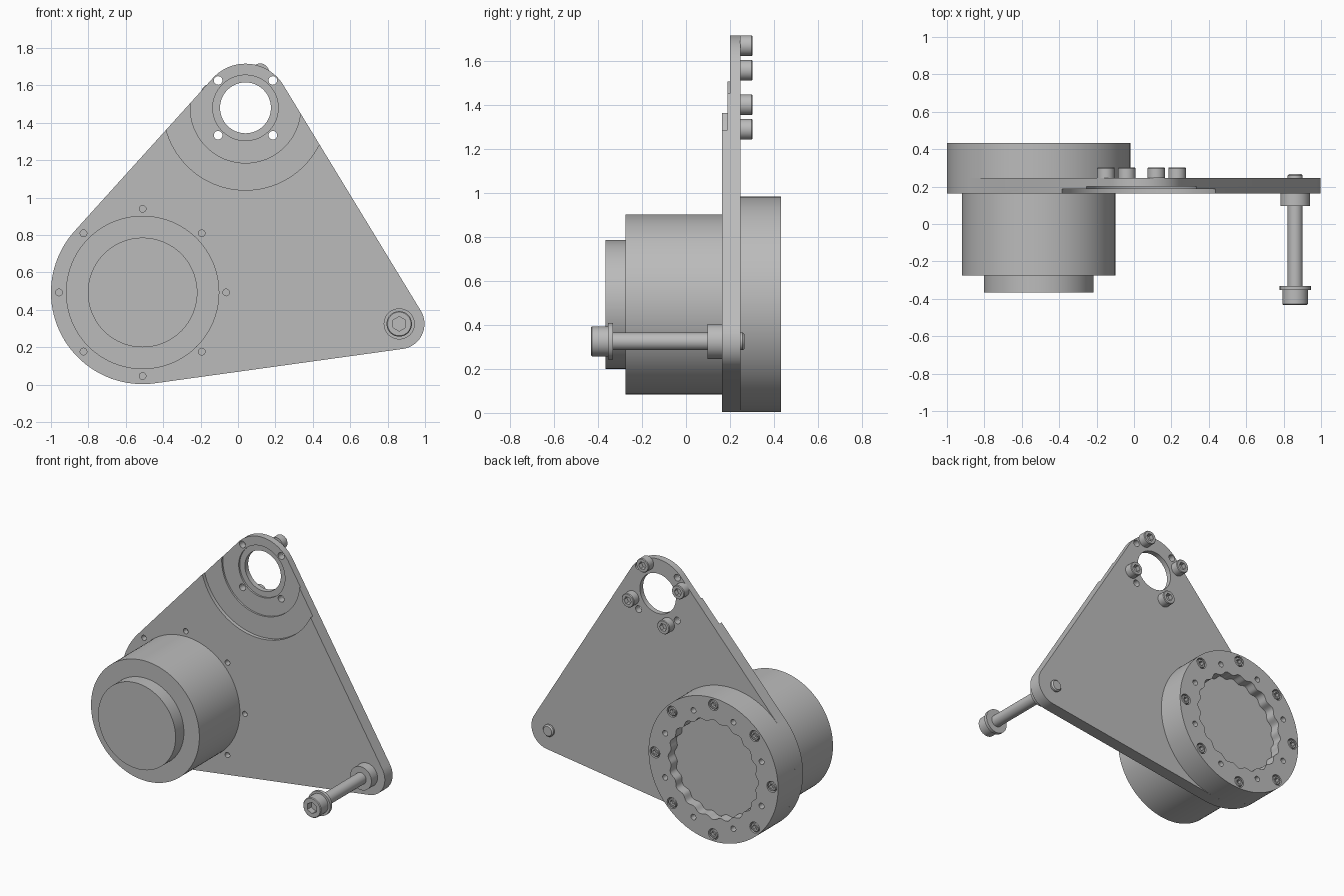
import bpy, bmesh, math
from math import cos, sin, pi, radians

cube = bpy.data.objects.get("Cube")
if cube:
    bpy.data.objects.remove(cube, do_unlink=True)

# One plain metal colour
GREY = (0.5, 0.5, 0.5, 1)
metal = bpy.data.materials.new("grey metal")
metal.use_nodes = True
metal.diffuse_color = GREY
metal.node_tree.nodes["Principled BSDF"].inputs["Base Color"].default_value = GREY


def finish(name, bm):
    bmesh.ops.recalc_face_normals(bm, faces=bm.faces)
    me = bpy.data.meshes.new(name)
    bm.to_mesh(me)
    bm.free()
    me.materials.append(metal)
    ob = bpy.data.objects.new(name, me)
    bpy.context.collection.objects.link(ob)
    return ob


def ring(cx, cz, r, n=96, wave=0.0, lobes=0, start=0.0):
    """Outline in the x-z plane, optionally scalloped."""
    out = []
    for i in range(n):
        a = start + 2 * pi * i / n
        q = r + wave * cos(lobes * a)
        out.append((cx + q * cos(a), cz + q * sin(a)))
    return out


def polar(c, r, n, offset=0.0):
    """n centres spread on a bolt circle, offset in degrees."""
    return [(c[0] + r * cos(radians(offset) + 2 * pi * i / n),
             c[1] + r * sin(radians(offset) + 2 * pi * i / n)) for i in range(n)]


def prism(name, outlines, y0, y1):
    """Extrude one or more x-z outlines along y."""
    bm = bmesh.new()
    for pts in outlines:
        f = bm.faces.new([bm.verts.new((x, y0, z)) for x, z in pts])
        ext = bmesh.ops.extrude_face_region(bm, geom=[f], use_keep_orig=True)
        verts = [v for v in ext["geom"] if isinstance(v, bmesh.types.BMVert)]
        bmesh.ops.translate(bm, verts=verts, vec=(0, y1 - y0, 0))
    return finish(name, bm)


def lathe(name, c, profile, n=96):
    """Turn (radius, y) points about a y axis through c; both ends are capped."""
    bm = bmesh.new()
    rings = [[bm.verts.new((x, y, z)) for x, z in ring(c[0], c[1], r, n)]
             for r, y in profile]
    for a, b in zip(rings, rings[1:]):
        for i in range(n):
            j = (i + 1) % n
            bm.faces.new((a[i], a[j], b[j], b[i]))
    bm.faces.new(rings[0])
    bm.faces.new(rings[-1])
    return finish(name, bm)


def cut(ob, outlines, y0, y1):
    """Subtract extruded outlines, apply, and discard the cutter."""
    cutter = prism("cutter", outlines, y0, y1)
    cutter.hide_render = True
    mod = ob.modifiers.new("cut", "BOOLEAN")
    mod.operation, mod.solver, mod.object = "DIFFERENCE", "EXACT", cutter
    dg = bpy.context.evaluated_depsgraph_get()
    me = bpy.data.meshes.new_from_object(ob.evaluated_get(dg))
    ob.modifiers.clear()
    ob.data = me
    bpy.data.objects.remove(cutter, do_unlink=True)


def hull_outline(circles, n=48):
    """Rounded outline around counter-clockwise circles (x, z, r)."""
    normals = []
    for (x1, z1, r1), (x2, z2, r2) in zip(circles, circles[1:] + circles[:1]):
        d = math.hypot(x2 - x1, z2 - z1)
        normals.append(math.atan2(z2 - z1, x2 - x1) - math.acos((r1 - r2) / d))
    pts = []
    for i, (x, z, r) in enumerate(circles):
        a0 = normals[i - 1]
        sweep = (normals[i] - a0) % (2 * pi)
        for k in range(n + 1):
            a = a0 + sweep * k / n
            pts.append((x + r * cos(a), z + r * sin(a)))
    return pts


HUB, MOTOR, PIN = (0.04, 1.48), (-0.51, 0.493), (0.862, 0.325)
FRONT, BACK = 0.163, 0.247

# Mounting plate with stepped recess, bore and holes
plate = prism("mounting_plate", [hull_outline(
    [(*MOTOR, 0.49), (*PIN, 0.135), (*HUB, 0.236)])], FRONT, BACK)
for r, depth in ((0.44, 0.188), (0.295, 0.2), (0.175, 0.212)):
    cut(plate, [ring(*HUB, r)], 0.1, depth)
cut(plate, [ring(*HUB, 0.136)], 0.1, 0.4)
cut(plate, [ring(*p, 0.023, 24) for p in polar(HUB, 0.207, 4, 45)], 0.1, 0.4)
cut(plate, [ring(*p, 0.018, 20) for p in polar(MOTOR, 0.447, 8)], 0.1, 0.2)

# Motor body with stepped front cap
lathe("motor_body", MOTOR, [(0.293, -0.365), (0.293, -0.275), (0.41, -0.275), (0.41, 0.2)])

# Rear flange with scalloped pocket, screw seats and small holes
flange = lathe("rear_flange", MOTOR, [(0.49, BACK), (0.49, 0.433)], 128)
cut(flange, [ring(*MOTOR, 0.333, 240, 0.009, 20)], 0.365, 0.6)
screws = polar(MOTOR, 0.442, 8)
cut(flange, [ring(*p, 0.037, 24) for p in screws], 0.39, 0.6)
cut(flange, [ring(*p, 0.019, 20) for p in polar(MOTOR, 0.395, 8, 22.5)], 0.385, 0.6)


def socket_screw(name, c, r, y0, y1, hex_r, depth):
    """Cylindrical screw head facing back with a hexagonal socket."""
    ob = lathe(name, c, [(r, y0), (r, y1 - 0.005), (r - 0.004, y1)], 32)
    cut(ob, [ring(*c, hex_r, 6)], y1 - depth, y1 + 0.1)
    return ob


for i, p in enumerate(screws):
    socket_screw(f"flange_screw_{i + 1}", p, 0.031, 0.385, 0.432, 0.018, 0.025)

# Hub screws on the back of the plate
for i, p in enumerate(polar(HUB, 0.206, 4, 22.5)):
    p = (2 * HUB[0] - p[0], p[1])
    socket_screw(f"hub_screw_{i + 1}", p, 0.047, BACK - 0.002, 0.303, 0.027, 0.03)

# Long guide bolt: head, washer, shaft, spacer and tip behind the plate
bolt = lathe("guide_bolt", PIN, [
    (0.063, -0.433), (0.068, -0.428), (0.068, -0.354), (0.083, -0.354),
    (0.083, -0.332), (0.04, -0.332), (0.04, 0.097), (0.08, 0.097),
    (0.08, 0.18), (0.04, 0.18), (0.04, 0.258), (0.032, 0.267)], 48)
cut(bolt, [ring(*PIN, 0.039, 6, start=pi / 6)], -0.6, -0.39)

# Smooth round walls, keep edges crisp
for ob in bpy.context.scene.objects:
    ob.select_set(ob.type == "MESH")
bpy.context.view_layer.objects.active = plate
bpy.ops.object.shade_smooth_by_angle(angle=radians(30))
